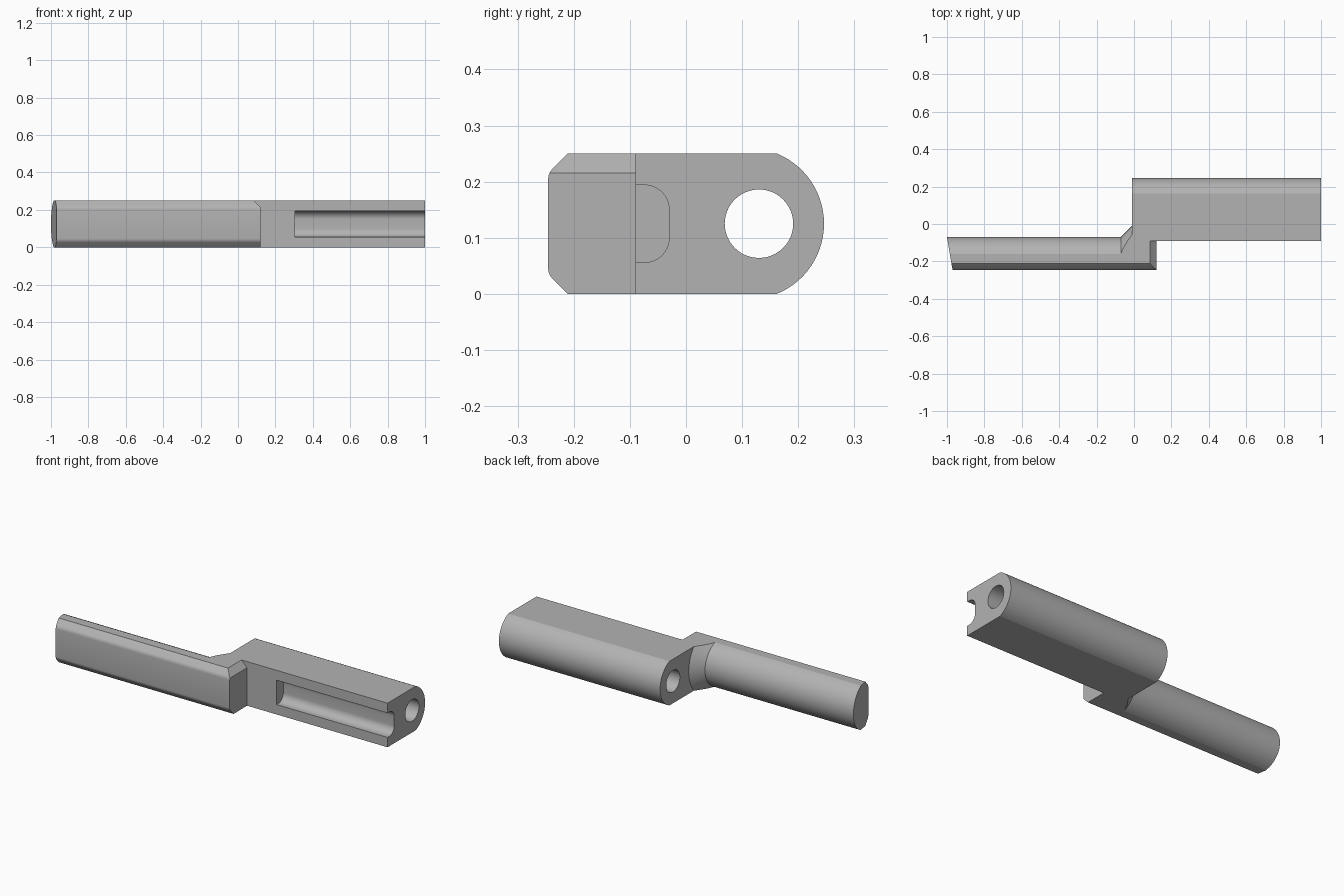
import bpy, bmesh, math

cube = bpy.data.objects.get("Cube")
if cube:
    bpy.data.objects.remove(cube, do_unlink=True)

HEIGHT = 0.25
MID = HEIGHT / 2

metal = bpy.data.materials.new("plain grey")
metal.use_nodes = True
grey = (0.45, 0.45, 0.45, 1)
metal.diffuse_color = grey
metal.node_tree.nodes["Principled BSDF"].inputs["Base Color"].default_value = grey


def arc(cy, r, limit, steps=28):
    """Arc bulging to +y, from the lower limit angle to the upper one."""
    return [(cy + r * math.cos(a), MID + r * math.sin(a))
            for a in (-limit + 2 * limit * i / steps for i in range(steps + 1))]


def loft(name, sections, cut=None):
    """Skin a list of rings of (x, y, z) points and cap both ends."""
    bm = bmesh.new()
    rings = [[bm.verts.new(p) for p in ring] for ring in sections]
    n = len(rings[0])
    for a, b in zip(rings, rings[1:]):
        for i in range(n):
            j = (i + 1) % n
            bm.faces.new((a[i], a[j], b[j], b[i]))
    bm.faces.new(rings[0])
    bm.faces.new(rings[-1])
    if cut:
        geom = bm.verts[:] + bm.edges[:] + bm.faces[:]
        bmesh.ops.bisect_plane(bm, geom=geom, plane_co=cut[0], plane_no=cut[1], clear_outer=True)
        bmesh.ops.holes_fill(bm, edges=[e for e in bm.edges if e.is_boundary], sides=0)
    bmesh.ops.recalc_face_normals(bm, faces=bm.faces)
    mesh = bpy.data.meshes.new(name)
    bm.to_mesh(mesh)
    bm.free()
    mesh.materials.append(metal)
    obj = bpy.data.objects.new(name, mesh)
    bpy.context.collection.objects.link(obj)
    return obj


def prism(name, profile, x0, x1):
    return loft(name, [[(x, y, z) for y, z in profile] for x in (x0, x1)])


def combine(target, other, operation):
    mod = target.modifiers.new(operation.lower(), "BOOLEAN")
    mod.operation = operation
    mod.solver = "EXACT"
    mod.object = other
    bpy.context.view_layer.objects.active = target
    bpy.ops.object.modifier_apply(modifier=mod.name)
    bpy.data.objects.remove(other, do_unlink=True)


# Body block: flat front, rounded back
BLOCK_R = 0.135
back = arc(0.111, BLOCK_R, math.asin(MID / BLOCK_R))
body = prism("body", [(-0.09, 0), *back, (-0.09, HEIGHT)], -0.01, 1)


# Arm section: chamfered front corners and a round back of given radius
def arm_profile(r):
    upper = [(-0.211, 0.25), (-0.238, 0.223), (-0.2425, 0.217), (-0.245, 0.2105), (-0.246, 0.203)]
    lower = [(y, HEIGHT - z) for y, z in reversed(upper)]
    return arc(-0.202, r, math.asin(MID / r)) + upper + lower


# Arm: slanted tip, straight shank, conical flare into the body
ARM_R = 0.132
sections = [[(-1 - (y + 0.07) * 0.17, y, z) for y, z in arm_profile(ARM_R)]]
FLARE = 6
for i in range(FLARE + 1):
    step = 0.06 * i / FLARE
    sections.append([(-0.07 + step, y, z) for y, z in arm_profile(ARM_R + step)])
sections.append([(0.12, y, z) for y, z in arm_profile(ARM_R + 0.06)])
arm = loft("arm", sections, cut=((0.12, 0, 0.215), (1, 0, 1)))
combine(body, arm, "UNION")

# Round bore right through the body
bore = prism("bore", arc(0.13, 0.061, math.pi, 48)[:-1], -0.1, 1.1)
combine(body, bore, "DIFFERENCE")

# Front slot with rounded inner corners
SLOT_HALF, FILLET = 0.069, 0.044
corner = []
for i in range(11):
    a = math.pi / 2 * i / 10
    corner.append((-0.03 - FILLET + FILLET * math.sin(a),
                   SLOT_HALF - FILLET + FILLET * math.cos(a)))
half = [(-0.15, SLOT_HALF)] + corner
slot = prism("slot", [(y, MID + h) for y, h in half] + [(y, MID - h) for y, h in reversed(half)],
             0.305, 1.1)
combine(body, slot, "DIFFERENCE")

# Smooth the curved walls, keep the machined edges crisp
bpy.ops.object.select_all(action="DESELECT")
body.select_set(True)
bpy.context.view_layer.objects.active = body
bpy.ops.object.shade_smooth_by_angle(angle=math.radians(18))
